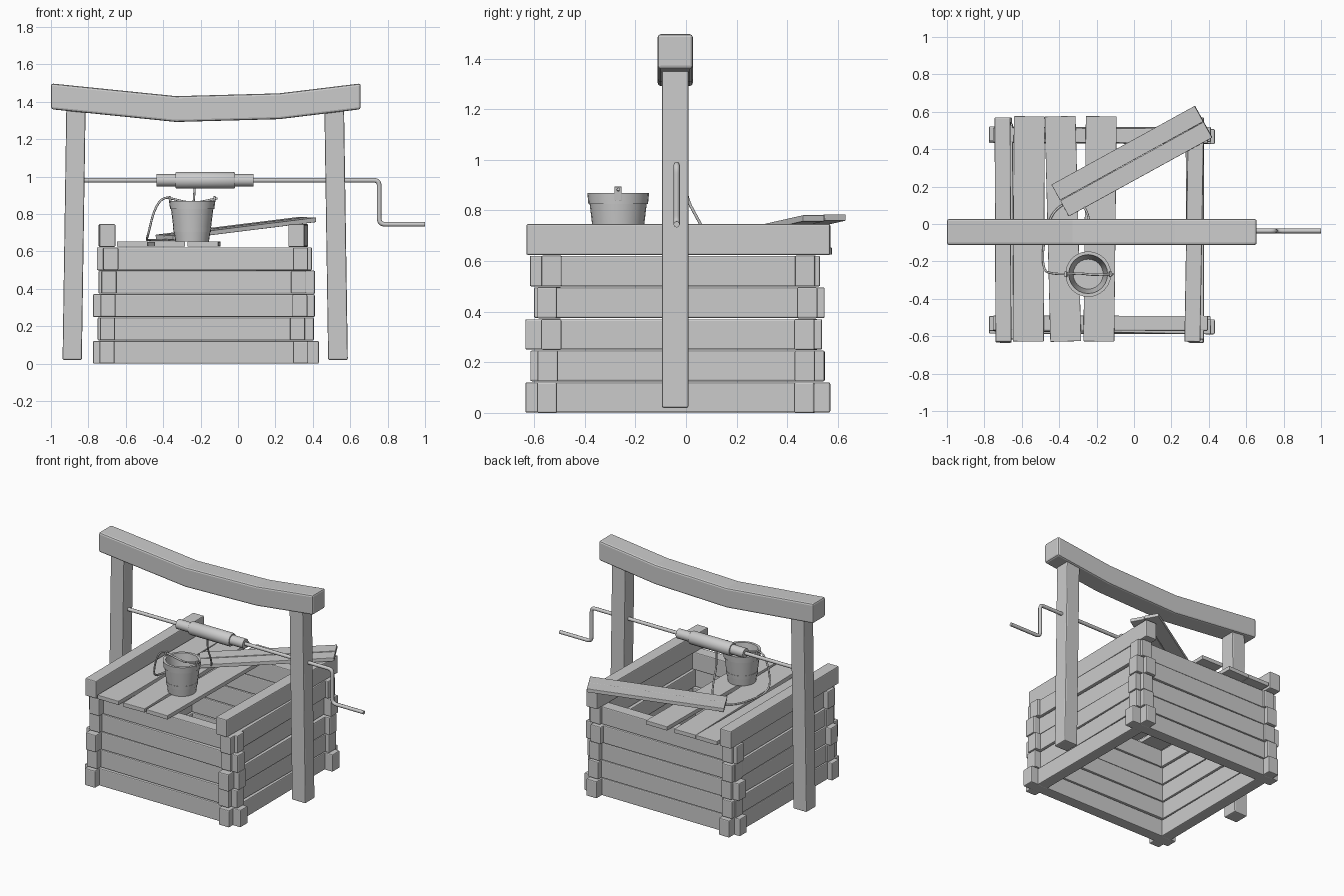
import bpy, bmesh, random
from math import cos, sin, pi, atan2
from mathutils import Vector

if "Cube" in bpy.data.objects:
    bpy.data.objects.remove(bpy.data.objects["Cube"])

random.seed(4)


def make_object(name, bm, bevel=0.0, smooth=False):
    bmesh.ops.recalc_face_normals(bm, faces=bm.faces)
    me = bpy.data.meshes.new(name)
    bm.to_mesh(me)
    bm.free()
    ob = bpy.data.objects.new(name, me)
    bpy.context.collection.objects.link(ob)
    if bevel:
        mod = ob.modifiers.new("bevel", "BEVEL")
        mod.width, mod.segments, mod.limit_method = bevel, 2, "ANGLE"
    if smooth:
        bpy.ops.object.select_all(action="DESELECT")
        ob.select_set(True)
        bpy.context.view_layer.objects.active = ob
        bpy.ops.object.shade_smooth_by_angle(angle=0.7)
    return ob


def loft(name, sections, bevel=0.0):
    """Skin a list of equal-length vertex loops and cap the ends."""
    bm = bmesh.new()
    rings = [[bm.verts.new(p) for p in s] for s in sections]
    n = len(rings[0])
    for a, b in zip(rings, rings[1:]):
        for i in range(n):
            j = (i + 1) % n
            bm.faces.new((a[i], a[j], b[j], b[i]))
    bm.faces.new(rings[0])
    bm.faces.new(rings[-1])
    return make_object(name, bm, bevel)


def timber(name, p0, p1, width, height, bevel=0.006):
    """Rectangular plank between two end centres."""
    p0, p1 = Vector(p0), Vector(p1)
    side = (p1 - p0).cross(Vector((0, 0, 1))).normalized()
    up = side.cross(p1 - p0).normalized()
    corners = ((-1, -1), (1, -1), (1, 1), (-1, 1))
    return loft(name, [[p + side * a * width / 2 + up * b * height / 2 for a, b in corners]
                       for p in (p0, p1)], bevel)


def lathe(name, profile, centre, axis="Z", sides=24):
    """Revolve (radius, distance) points; a zero radius closes on the axis."""
    bm = bmesh.new()
    rings = []
    for r, d in profile:
        ring = []
        for i in range(sides if r > 0 else 1):
            u, v = r * cos(2 * pi * i / sides), r * sin(2 * pi * i / sides)
            p = Vector((u, v, d)) if axis == "Z" else Vector((d, u, v))
            ring.append(bm.verts.new(p + Vector(centre)))
        rings.append(ring)
    for a, b in zip(rings, rings[1:]):
        for i in range(sides):
            j = (i + 1) % sides
            f = [a[i % len(a)], a[j % len(a)], b[j % len(b)], b[i % len(b)]]
            bm.faces.new(list(dict.fromkeys(f)))
    return make_object(name, bm, smooth=True)


def tube(name, points, radius, kind="NURBS"):
    cu = bpy.data.curves.new(name, "CURVE")
    cu.dimensions = "3D"
    cu.bevel_depth, cu.bevel_resolution, cu.use_fill_caps = radius, 2, True
    sp = cu.splines.new(kind)
    sp.points.add(len(points) - 1)
    for q, p in zip(sp.points, points):
        q.co = (*p, 1)
    if kind == "NURBS":
        sp.order_u, sp.use_endpoint_u, sp.resolution_u = 3, True, 6
    ob = bpy.data.objects.new(name, cu)
    bpy.context.collection.objects.link(ob)
    return ob


# Stacked, crossing wall timbers: x start, x end, y start, y end, z bottom, z top
courses = [(-0.775, 0.432, -0.635, 0.570, 0.000, 0.121),
           (-0.750, 0.405, -0.615, 0.548, 0.124, 0.247),
           (-0.775, 0.410, -0.635, 0.538, 0.249, 0.371),
           (-0.745, 0.412, -0.600, 0.548, 0.374, 0.497),
           (-0.755, 0.395, -0.617, 0.530, 0.499, 0.622)]


def jit():
    return random.uniform(-0.012, 0.012)


for k, (x0, x1, y0, y1, z0, z1) in enumerate(courses):
    z, h = (z0 + z1) / 2, z1 - z0
    for tag, y in (("front", -0.54), ("back", 0.475)):
        timber(f"{tag}_wall_timber_{k + 1}", (x0, y + jit(), z), (x1, y + jit(), z), 0.08, h)
    for tag, x in (("left", -0.69), ("right", 0.325)):
        timber(f"{tag}_wall_timber_{k + 1}", (x + jit(), y0, z), (x + jit(), y1, z), 0.08, h - 0.002)

# Raised top timbers on both sides
timber("left_top_timber", (-0.698, -0.63, 0.685), (-0.703, 0.57, 0.685), 0.085, 0.122)
timber("right_top_timber", (0.312, -0.63, 0.685), (0.332, 0.57, 0.685), 0.085, 0.122)

# Lid planks
for k, (xa, xb, w) in enumerate([(-0.565, -0.56, 0.165), (-0.365, -0.395, 0.165), (-0.188, -0.175, 0.165)]):
    timber(f"lid_plank_{k + 1}", (xa, -0.628, 0.639), (xb, 0.576, 0.639), w, 0.028, 0.003)

# Loose plank leaning on the wall, split lengthwise
a, b = Vector((-0.394, 0.126, 0.677)), Vector((0.372, 0.547, 0.772))
side = (b - a).cross(Vector((0, 0, 1))).normalized()
for tag, s, dz in (("upper", -0.049, 0.0), ("lower", 0.049, -0.003)):
    off = side * s + Vector((0, 0, dz))
    timber(f"loose_plank_{tag}_half", a + off, b + off, 0.096, 0.025, 0.003)

# Posts, slightly leaning
for tag, low, high in (("left", (-0.938, -0.835), (-0.918, -0.815)), ("right", (0.482, 0.587), (0.462, 0.567))):
    loft(f"{tag}_post", [[(x[0], -0.095, z), (x[1], -0.095, z), (x[1], 0.01, z), (x[0], 0.01, z)]
                         for x, z in ((low, 0.02), (high, 1.36))], 0.007)

# Sagging cross beam
loft("cross_beam", [[(x, -0.112, z), (x, 0.027, z), (x, 0.027, z + 0.138), (x, -0.112, z + 0.138)]
                    for x, z in ((-1.0, 1.36), (-0.33, 1.292), (0.22, 1.307), (0.656, 1.36))], 0.012)

# Windlass axle bending into the crank
Y, Z = -0.037, 0.98
tube("axle_and_crank", [(-0.87, Y, Z), (0.68, Y, Z), (0.70, Y, Z), (0.755, Y, Z), (0.755, Y, 0.92),
                        (0.755, Y, 0.81), (0.755, Y, 0.745), (0.82, Y, 0.745), (0.84, Y, 0.745), (1.0, Y, 0.745)], 0.0125)

# Stepped drum with the wound rope
lathe("drum", [(0, -0.435), (0.033, -0.435), (0.033, -0.335), (0.041, -0.335), (0.045, -0.328),
               (0.045, -0.025), (0.041, -0.017), (0.033, -0.017), (0.033, 0.083), (0, 0.083)],
      (0, Y, Z), "X", 16)

# Bucket with rim band and hollow inside
BX, BY, BZ = -0.245, -0.268, 0.654
lathe("bucket", [(0, 0), (0.09, 0), (0.097, 0.05), (0.100, 0.05), (0.103, 0.075), (0.101, 0.075),
                 (0.113, 0.172), (0.118, 0.172), (0.122, 0.215), (0.104, 0.215), (0.08, 0.02), (0, 0.02)],
      (BX, BY, BZ))
for tag, s in (("left", -1), ("right", 1)):
    timber(f"{tag}_bucket_ear", (BX + s * 0.113, BY, 0.84), (BX + s * 0.121, BY - 0.0005, 0.895), 0.028, 0.012, 0.002)

# Bucket handle sagging across the mouth
tube("bucket_handle", [(-0.375, BY, 0.886), (-0.34, BY, 0.88), (-0.29, BY + 0.005, 0.865),
                       (-0.22, BY - 0.005, 0.86), (-0.15, BY, 0.875), (-0.11, BY, 0.884)], 0.006)

# Rope from drum, over the lid, up to the bucket
tube("rope", [(-0.23, Y + 0.03, 0.96), (-0.237, -0.005, 0.86), (-0.245, 0.05, 0.76), (-0.27, 0.10, 0.665),
              (-0.36, 0.12, 0.66), (-0.44, 0.06, 0.661), (-0.475, -0.06, 0.661), (-0.49, -0.17, 0.661),
              (-0.48, -0.25, 0.69), (-0.45, -0.262, 0.82), (-0.40, -0.268, 0.895), (-0.36, -0.268, 0.885)], 0.006)
